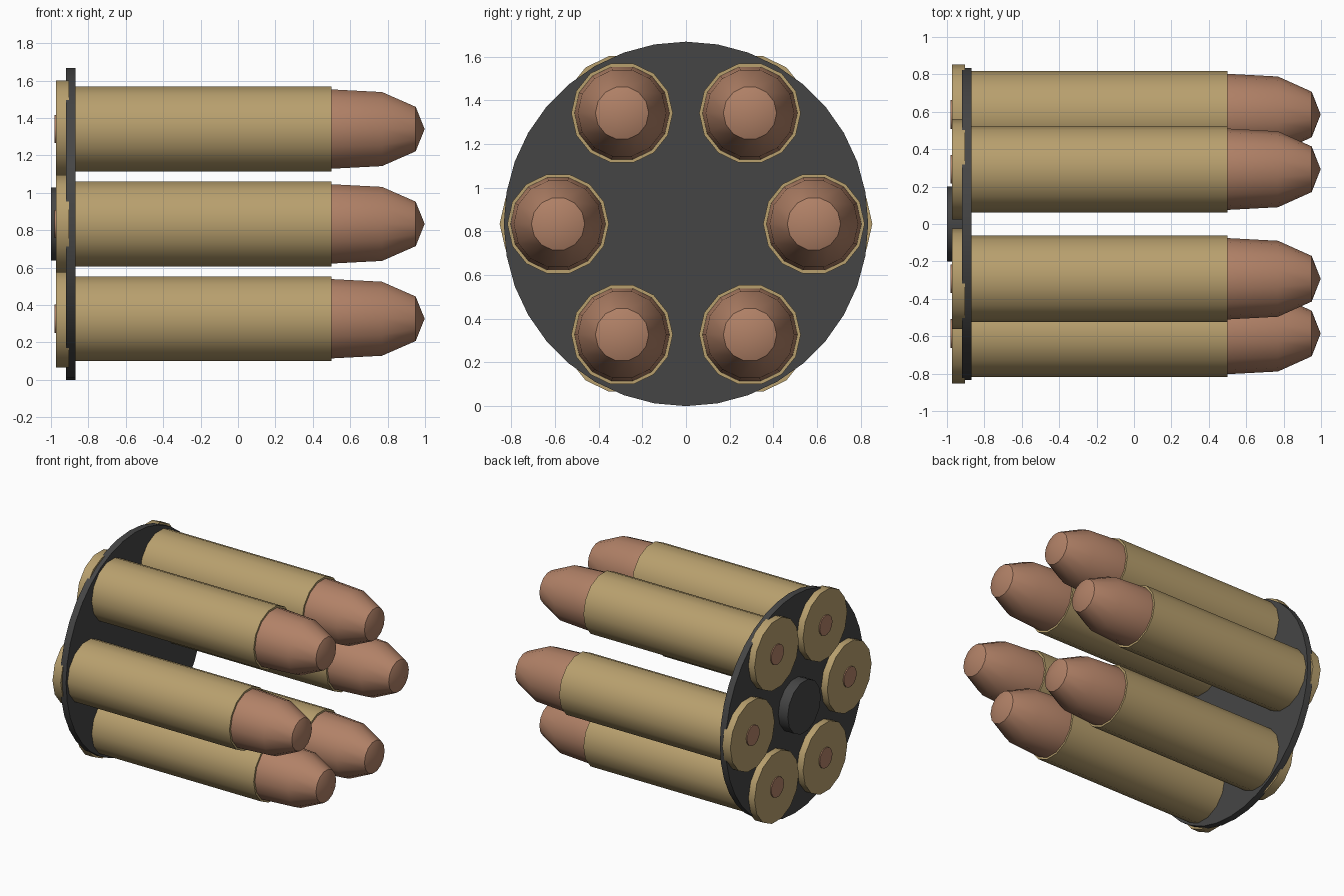
import bpy, bmesh, math

if "Cube" in bpy.data.objects:
    bpy.data.objects.remove(bpy.data.objects["Cube"])

CZ = 0.834          # height of the loader axis
RING = 0.5855       # distance of each cartridge from the axis


def material(name, rgb):
    m = bpy.data.materials.new(name)
    m.diffuse_color = (*rgb, 1)
    m.use_nodes = True
    m.node_tree.nodes["Principled BSDF"].inputs["Base Color"].default_value = m.diffuse_color
    return m


brass = material("brass", (0.48, 0.35, 0.155))
copper = material("copper", (0.44, 0.22, 0.135))
dark = material("dark_metal", (0.06, 0.06, 0.06))


def lathe(name, profile, sides, mat, y=0.0, z=CZ):
    """Revolve (x, radius) points about an axis parallel to x."""
    bm = bmesh.new()
    rings = []
    for x, r in profile:
        if r == 0:
            rings.append([bm.verts.new((x, 0, 0))] * sides)
        else:
            rings.append([bm.verts.new((x, r * math.cos(2 * math.pi * i / sides),
                                        r * math.sin(2 * math.pi * i / sides)))
                          for i in range(sides)])
    for a, b in zip(rings, rings[1:]):
        for i in range(sides):
            j = (i + 1) % sides
            bm.faces.new(list(dict.fromkeys((a[i], a[j], b[j], b[i]))))
    bmesh.ops.recalc_face_normals(bm, faces=bm.faces)
    for f in bm.faces:
        f.smooth = True
    me = bpy.data.meshes.new(name)
    bm.to_mesh(me)
    bm.free()
    me.set_sharp_from_angle(angle=math.radians(30))
    me.materials.append(mat)
    ob = bpy.data.objects.new(name, me)
    ob.location = (0, y, z)
    bpy.context.collection.objects.link(ob)
    return ob


# Backing plate and central hub
lathe("plate", [(-0.92, 0), (-0.92, 0.834), (-0.87, 0.834), (-0.87, 0)], 36, dark)
lathe("hub", [(-1.0, 0), (-1.0, 0.2), (-0.91, 0.2), (-0.91, 0)], 14, dark)

# Six cartridges: rimmed case, bullet, primer
case = [(-0.972, 0), (-0.972, 0.2675), (-0.903, 0.2675), (-0.903, 0.2325),
        (0.5, 0.2325), (0.5, 0)]
bullet = [(0.49, 0), (0.49, 0.218), (0.77, 0.203), (0.95, 0.122), (0.998, 0)]
primer = [(-0.98, 0), (-0.98, 0.077), (-0.96, 0.077), (-0.96, 0)]
for k in range(6):
    a = k * math.pi / 3
    y, z = RING * math.cos(a), CZ + RING * math.sin(a)
    lathe(f"case_{k + 1}", case, 14, brass, y, z)
    lathe(f"bullet_{k + 1}", bullet, 14, copper, y, z)
    lathe(f"primer_{k + 1}", primer, 14, copper, y, z)
